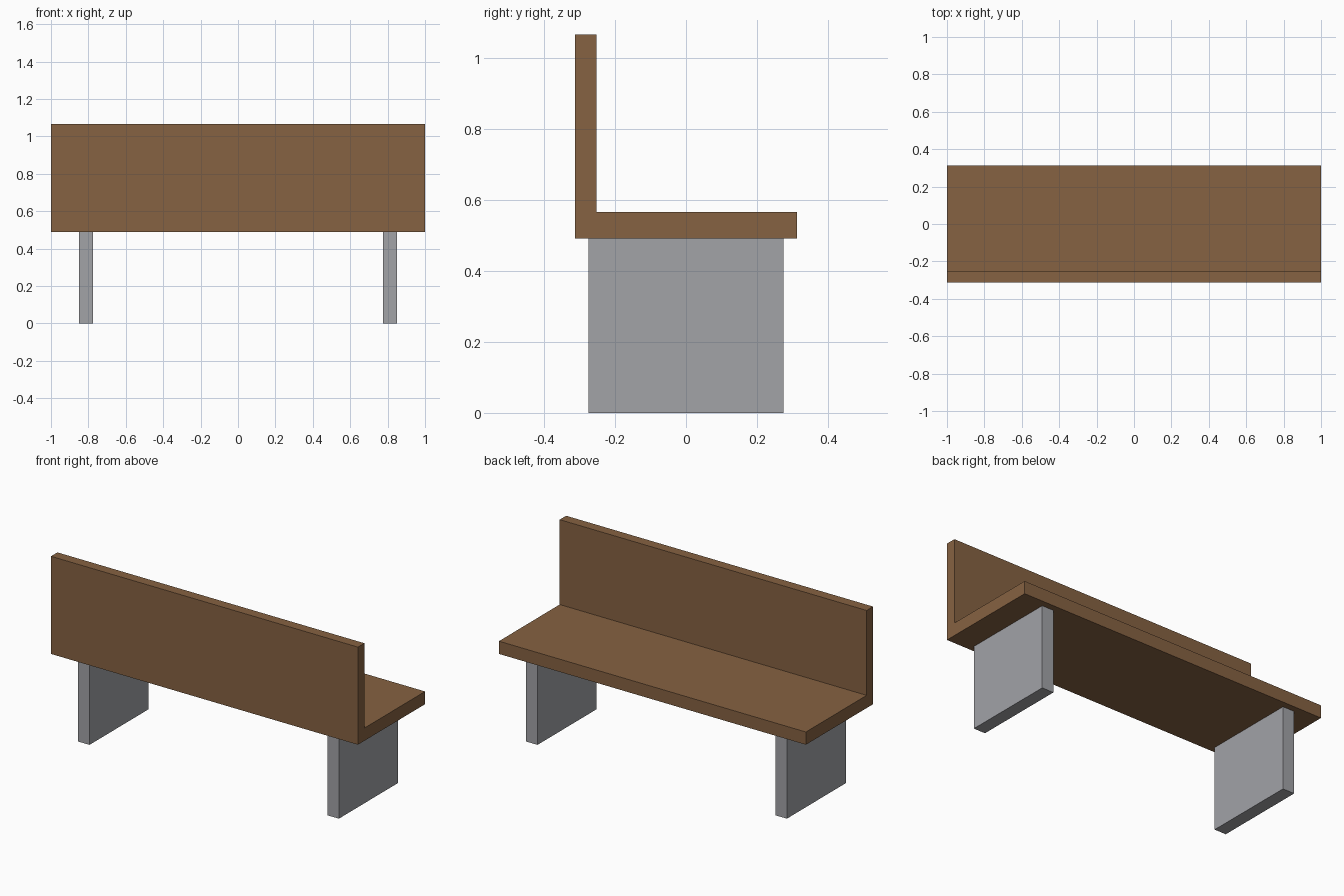
import bpy

if "Cube" in bpy.data.objects:
    bpy.data.objects.remove(bpy.data.objects["Cube"])


def material(name, color):
    mat = bpy.data.materials.new(name)
    mat.diffuse_color = (*color, 1.0)
    mat.use_nodes = True
    mat.node_tree.nodes["Principled BSDF"].inputs["Base Color"].default_value = mat.diffuse_color
    return mat


def extrude_profile(name, profile, x0, x1, mat):
    """Prism from a counter-clockwise (y, z) profile, extruded along x."""
    n = len(profile)
    verts = [(x, y, z) for x in (x0, x1) for y, z in profile]
    faces = [tuple(reversed(range(n))), tuple(range(n, 2 * n))]
    faces += [(i, (i + 1) % n, n + (i + 1) % n, n + i) for i in range(n)]
    mesh = bpy.data.meshes.new(name)
    mesh.from_pydata(verts, [], faces)
    mesh.materials.append(mat)
    obj = bpy.data.objects.new(name, mesh)
    bpy.context.collection.objects.link(obj)
    return obj


wood = material("brown wood", (0.238, 0.122, 0.054))
stone = material("grey concrete", (0.36, 0.366, 0.386))

# Seat and backrest: one L-shaped section running the full length
extrude_profile("seat_and_backrest", [
    (-0.3125, 0.49), (0.3125, 0.49), (0.3125, 0.565),
    (-0.2525, 0.565), (-0.2525, 1.065), (-0.3125, 1.065),
], -1.0, 1.0, wood)

# Slab legs, one at each end
leg_profile = [(-0.275, 0.0), (0.275, 0.0), (0.275, 0.49), (-0.275, 0.49)]
for side, x in (("left", -0.8125), ("right", 0.8125)):
    extrude_profile(side + "_leg", leg_profile, x - 0.0375, x + 0.0375, stone)
